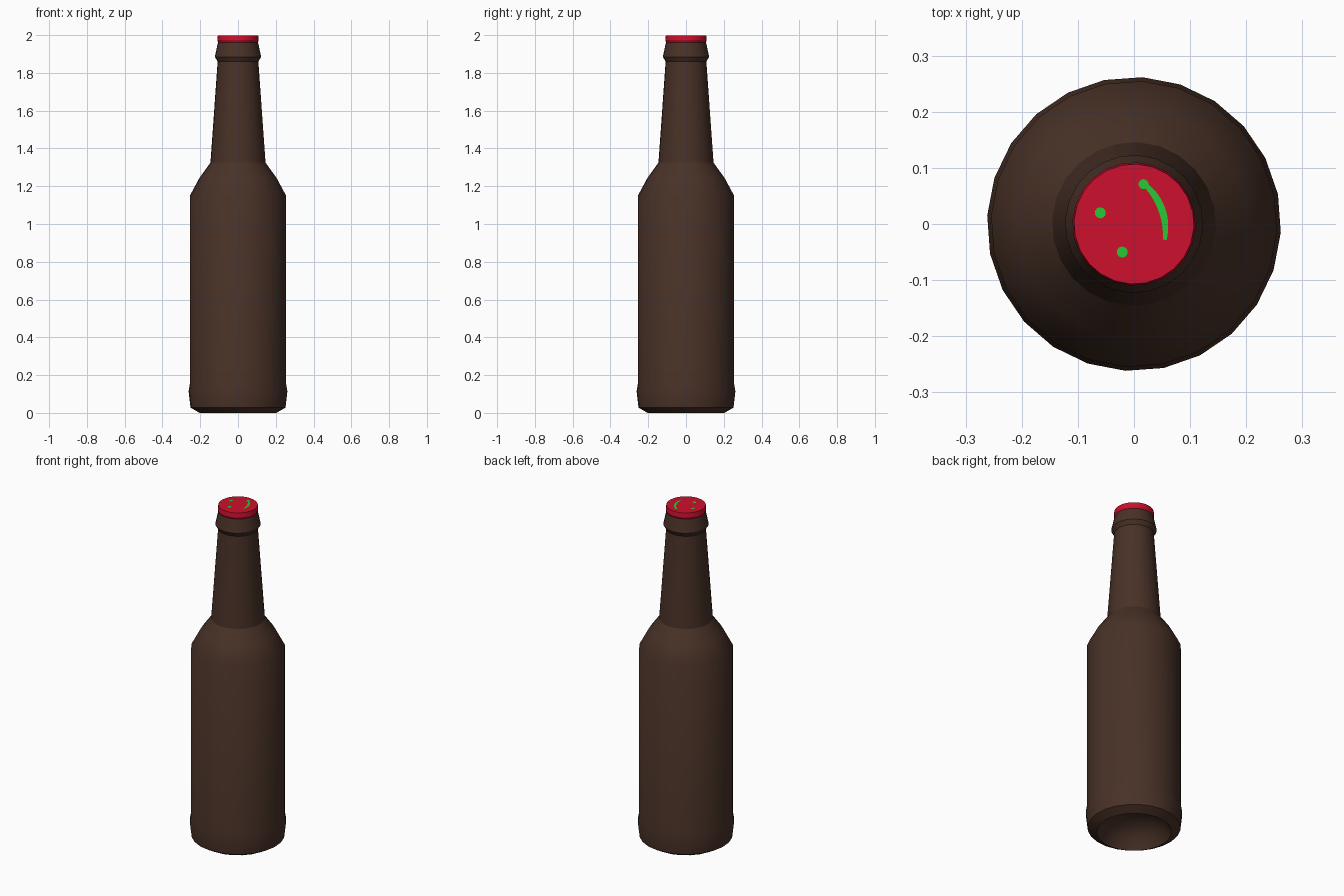
import bpy, bmesh, math

if "Cube" in bpy.data.objects:
    bpy.data.objects.remove(bpy.data.objects["Cube"])

SIDES = 24
TURN = math.radians(-3.3)


def material(name, rgb):
    m = bpy.data.materials.new(name)
    m.diffuse_color = (*rgb, 1)
    m.use_nodes = True
    m.node_tree.nodes["Principled BSDF"].inputs["Base Color"].default_value = m.diffuse_color
    return m


brown = material("brown glass", (0.065, 0.031, 0.020))
red = material("red cap", (0.61, 0.005, 0.026))
green = material("green paint", (0.02, 0.58, 0.035))


def finish(name, bm, mat, smooth=True):
    bmesh.ops.recalc_face_normals(bm, faces=bm.faces)
    me = bpy.data.meshes.new(name)
    bm.to_mesh(me)
    bm.free()
    me.materials.append(mat)
    ob = bpy.data.objects.new(name, me)
    bpy.context.collection.objects.link(ob)
    if smooth:
        bpy.context.view_layer.objects.active = ob
        ob.select_set(True)
        bpy.ops.object.shade_smooth_by_angle(angle=math.radians(30))
        ob.select_set(False)
    return ob


def lathe(name, profile, mat):
    """Revolve (radius, z) points around z; radius 0 closes in a point."""
    bm = bmesh.new()
    rings = []
    for r, z in profile:
        n = SIDES if r > 0 else 1
        rings.append([bm.verts.new((r * math.cos(TURN + math.tau * i / SIDES),
                                    r * math.sin(TURN + math.tau * i / SIDES), z))
                      for i in range(n)])
    for a, b in zip(rings, rings[1:]):
        for i in range(SIDES):
            j = (i + 1) % SIDES
            quad = [a[i % len(a)], a[j % len(a)], b[j % len(b)], b[i % len(b)]]
            bm.faces.new(list(dict.fromkeys(quad)))
    return finish(name, bm, mat)


# Bottle: hollow underside, heel, body, shoulder, neck and lip
lathe("bottle", [(0, 0.12), (0.10, 0.105), (0.165, 0.06), (0.203, 0),
                 (0.252, 0.028), (0.262, 0.115), (0.255, 0.155), (0.255, 1.15),
                 (0.205, 1.243), (0.146, 1.325), (0.108, 1.86), (0.123, 1.885),
                 (0.106, 1.962), (0, 1.962)], brown)

# Crown cap
lathe("bottle_cap", [(0, 1.96), (0.104, 1.96), (0.110, 1.973), (0.107, 1.999),
                     (0, 1.999)], red)

TOP = 2.0

# Painted eyes on the cap
for k, (x, y) in enumerate([(-0.06, 0.02), (-0.021, -0.05)]):
    bm = bmesh.new()
    bmesh.ops.create_circle(bm, cap_ends=True, segments=10, radius=0.010)
    bmesh.ops.translate(bm, verts=bm.verts, vec=(x, y, TOP))
    finish(f"painted_eye_{k + 1}", bm, green, False)

# Painted smile: tapered arc
bm = bmesh.new()
cx, cy, rad, steps = -0.053, -0.011, 0.109, 14
pairs = []
for i in range(steps + 1):
    t = i / steps
    a = math.radians(-9 + 62 * t)
    w = 0.0035 + 0.003 * math.sin(math.pi * t)
    pairs.append([bm.verts.new((cx + q * math.cos(a), cy + q * math.sin(a), TOP))
                  for q in (rad - w, rad + w)])
for p, q in zip(pairs, pairs[1:]):
    bm.faces.new((p[0], p[1], q[1], q[0]))
finish("painted_smile", bm, green, False)

# Small dimple at the upper end of the smile
bm = bmesh.new()
bmesh.ops.create_circle(bm, cap_ends=True, segments=10, radius=0.009)
bmesh.ops.translate(bm, verts=bm.verts, vec=(0.017, 0.071, TOP))
finish("painted_dimple", bm, green, False)
